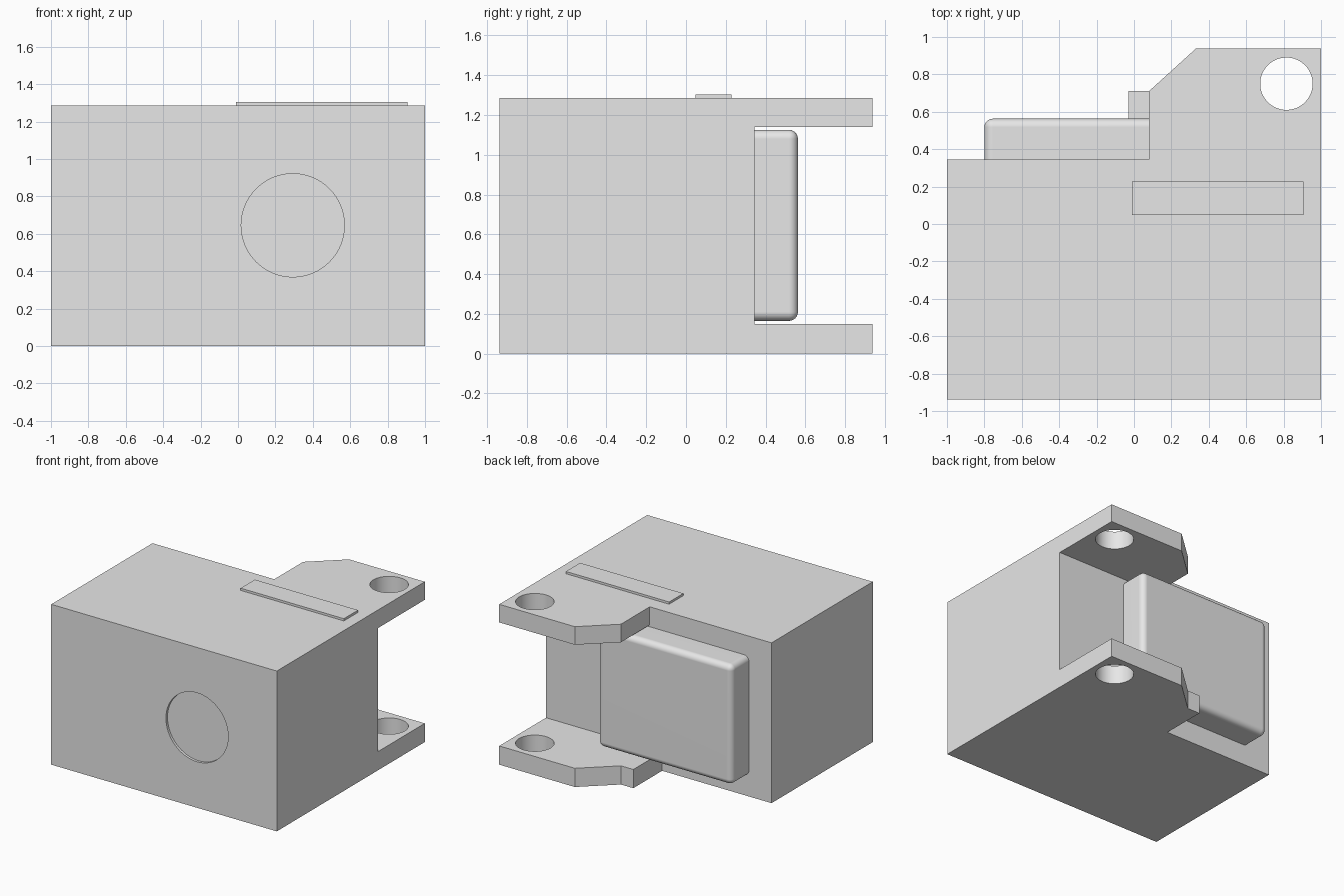
import bpy, bmesh, math
from mathutils import Matrix

cube = bpy.data.objects.get("Cube")
if cube:
    bpy.data.objects.remove(cube, do_unlink=True)

grey = bpy.data.materials.new("plain grey")
grey.use_nodes = True
colour = (0.8, 0.8, 0.8, 1)
grey.diffuse_color = colour
grey.node_tree.nodes["Principled BSDF"].inputs["Base Color"].default_value = colour

HEIGHT = 1.285
FRONT, WALL, BACK = -0.937, 0.345, 0.937


def finish(bm, name):
    bmesh.ops.recalc_face_normals(bm, faces=bm.faces)
    mesh = bpy.data.meshes.new(name)
    bm.to_mesh(mesh)
    bm.free()
    mesh.materials.append(grey)
    obj = bpy.data.objects.new(name, mesh)
    bpy.context.collection.objects.link(obj)
    return obj


def prism(name, outline, z0, z1):
    bm = bmesh.new()
    base = bm.faces.new([bm.verts.new((x, y, z0)) for x, y in outline])
    extruded = bmesh.ops.extrude_face_region(bm, geom=[base])["geom"]
    tops = [v for v in extruded if isinstance(v, bmesh.types.BMVert)]
    bmesh.ops.translate(bm, verts=tops, vec=(0, 0, z1 - z0))
    return finish(bm, name)


def box(name, x0, x1, y0, y1, z0, z1):
    return prism(name, [(x0, y0), (x1, y0), (x1, y1), (x0, y1)], z0, z1)


def cylinder(name, centre, radius, depth, turn=0):
    bm = bmesh.new()
    place = Matrix.Translation(centre) @ Matrix.Rotation(turn, 4, "X")
    bmesh.ops.create_cone(bm, cap_ends=True, segments=64, radius1=radius,
                          radius2=radius, depth=depth, matrix=place)
    return finish(bm, name)


def cut(target, cutter):
    cutter.hide_render = True
    mod = target.modifiers.new("cut", "BOOLEAN")
    mod.operation, mod.solver, mod.object = "DIFFERENCE", "EXACT", cutter
    bpy.context.view_layer.objects.active = target
    bpy.ops.object.modifier_apply(modifier=mod.name)
    bpy.data.objects.remove(cutter, do_unlink=True)


def smooth(obj):
    bpy.ops.object.select_all(action="DESELECT")
    obj.select_set(True)
    bpy.context.view_layer.objects.active = obj
    bpy.ops.object.shade_smooth_by_angle(angle=math.radians(30))


# Housing with two mounting ears, the lower one carrying a small tab
housing = prism("housing", [
    (-1, FRONT), (1, FRONT), (1, BACK), (0.33, BACK), (0.08, 0.71),
    (-0.03, 0.71), (-0.03, WALL), (-1, WALL)], 0, HEIGHT)
cut(housing, box("ear_gap", -1.2, 1.2, WALL, 1.2, 0.15, 1.14))
cut(housing, box("tab_trim", -0.2, 0.08, WALL, 0.8, 1, 1.5))

# Bolt hole through both ears and shallow round recess on the front
cut(housing, cylinder("bolt_hole", (0.815, 0.75, 0.6), 0.14, 2))
cut(housing, cylinder("round_recess", (0.293, FRONT, 0.645), 0.276, 0.04, math.pi / 2))
smooth(housing)

# Rounded block on the rear wall, square where it meets the wall
block = box("rear_block", -0.8, 0.39, WALL, 0.563, 0.165, 1.125)
bm = bmesh.new()
bm.from_mesh(block.data)
edges = [e for e in bm.edges if any(v.co.y > WALL + 0.01 for v in e.verts)]
bmesh.ops.bevel(bm, geom=edges, offset=0.045, segments=6, profile=0.5, affect="EDGES")
bm.to_mesh(block.data)
bm.free()
smooth(block)
block.modifiers.new("flat_faces", "WEIGHTED_NORMAL").keep_sharp = True

# Blank nameplate on top
box("nameplate", -0.01, 0.905, 0.048, 0.228, HEIGHT, HEIGHT + 0.018)
